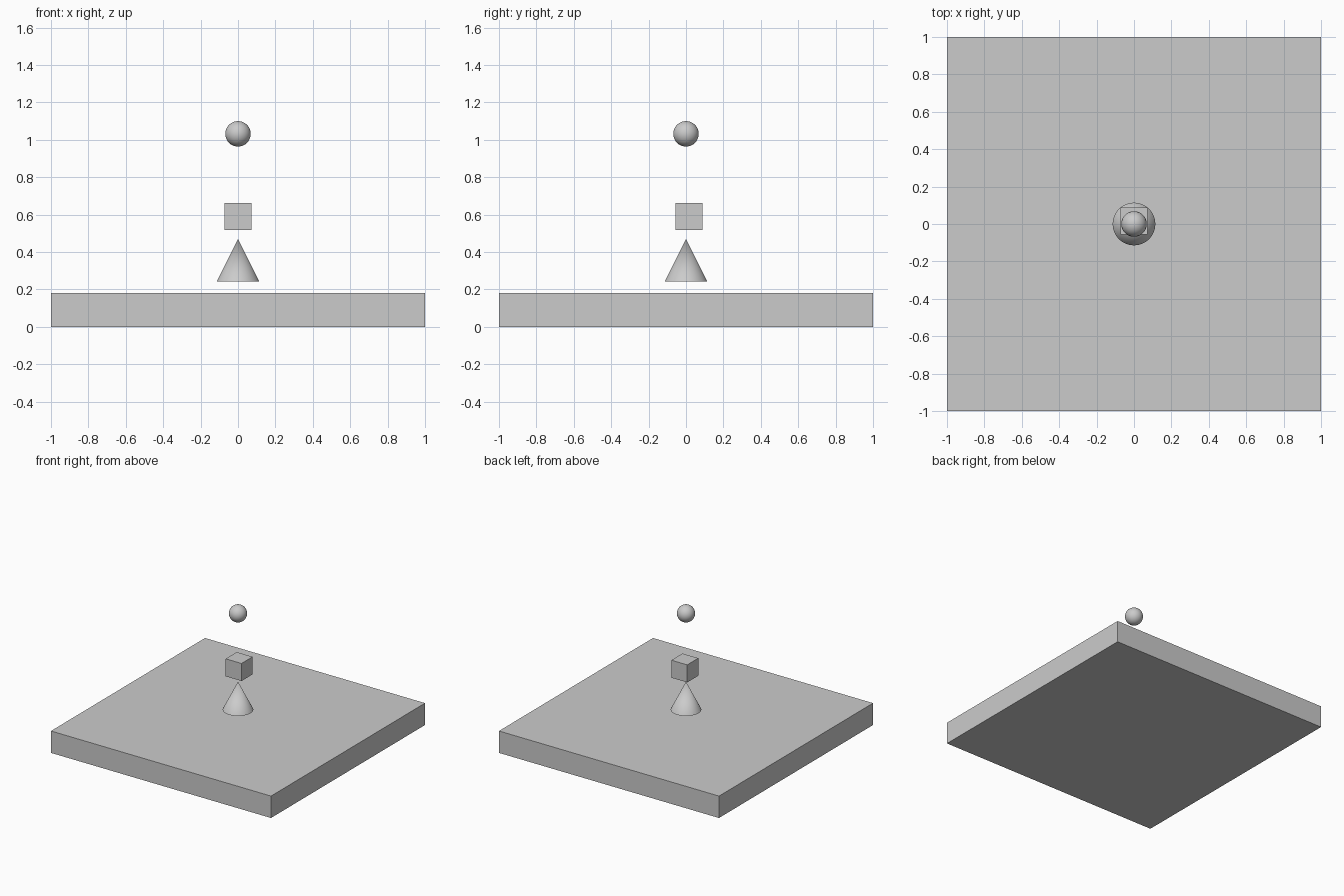
import bpy, math

if "Cube" in bpy.data.objects:
    bpy.data.objects.remove(bpy.data.objects["Cube"])


def box(name, size, location):
    bpy.ops.mesh.primitive_cube_add(size=1, location=location)
    ob = bpy.context.object
    ob.name = name
    ob.scale = size
    bpy.ops.object.transform_apply(location=False, rotation=False, scale=True)
    return ob


def smooth(name):
    bpy.context.object.name = name
    bpy.ops.object.shade_smooth_by_angle(angle=math.radians(35))


# Wide base slab
box("base_slab", (2, 2, 0.18), (0, 0, 0.09))

# Floating cone
bpy.ops.mesh.primitive_cone_add(vertices=64, radius1=0.114, radius2=0,
                                depth=0.228, location=(0, 0, 0.356))
smooth("cone")

# Floating cube, slightly behind the centre line
box("cube", (0.144, 0.144, 0.144), (0, 0.015, 0.589))

# Floating ball
bpy.ops.mesh.primitive_uv_sphere_add(segments=48, ring_count=24,
                                     radius=0.068, location=(0, 0, 1.032))
smooth("ball")
